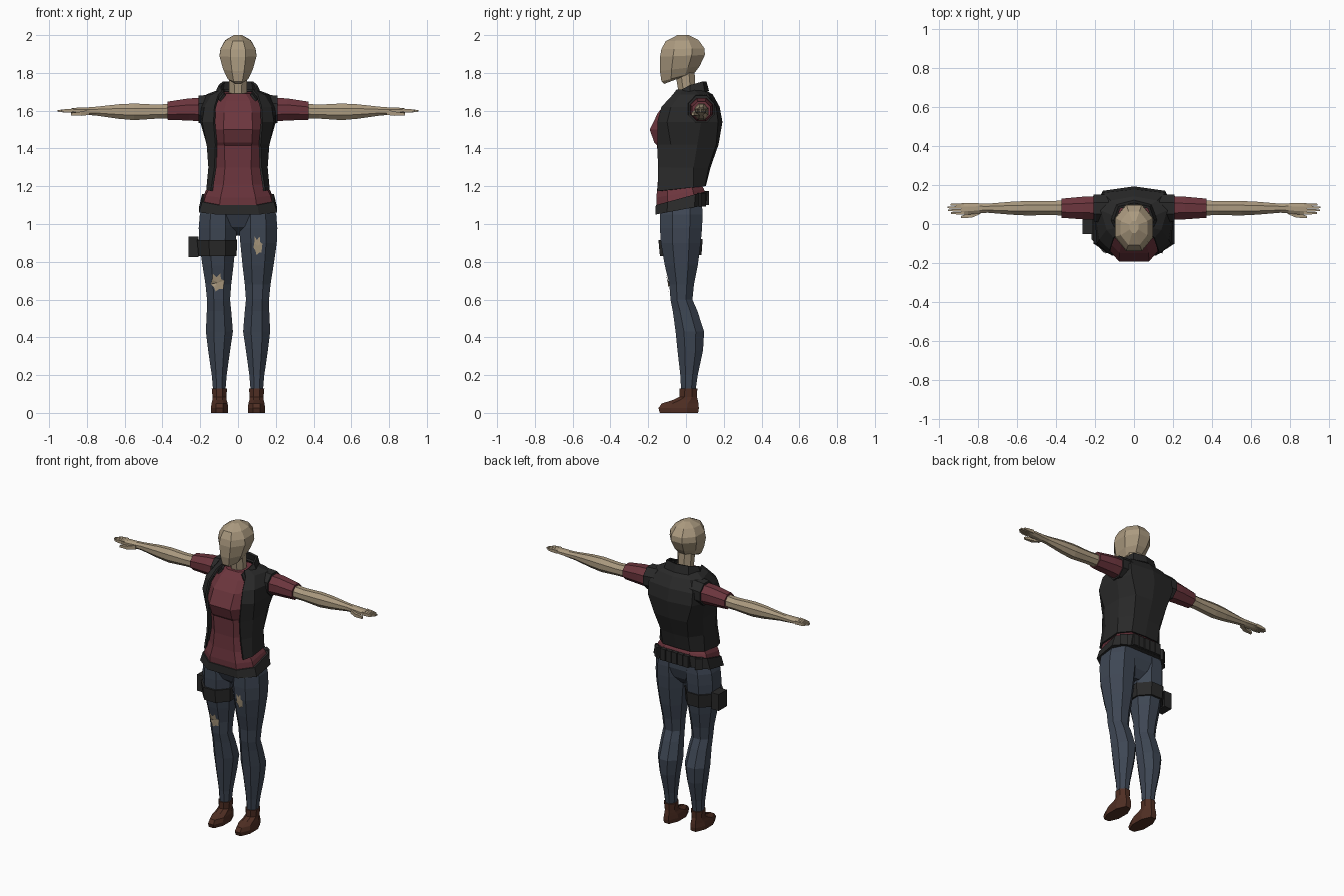
import bpy, bmesh, math
from mathutils import Vector, Matrix
from mathutils.bvhtree import BVHTree


def material(name, rgb):
    m = bpy.data.materials.new(name)
    m.diffuse_color = (*rgb, 1)
    return m


SKIN = material("skin", (0.41, 0.325, 0.215))
RED = material("maroon_cloth", (0.15, 0.036, 0.047))
BLACK = material("black_leather", (0.022, 0.022, 0.022))
DENIM = material("denim", (0.048, 0.062, 0.088))
BROWN = material("brown_leather", (0.08, 0.028, 0.017))


def add(name, verts, faces, mat, fix=True):
    me = bpy.data.meshes.new(name)
    me.from_pydata(verts, [], faces)
    me.materials.append(mat)
    if fix:
        bm = bmesh.new()
        bm.from_mesh(me)
        bmesh.ops.recalc_face_normals(bm, faces=bm.faces)
        bm.to_mesh(me)
        bm.free()
    ob = bpy.data.objects.new(name, me)
    bpy.context.collection.objects.link(ob)
    return ob


def loft(name, rings, mat, n=8, p=1.0, side=1, along_x=False):
    """Rings are (level at front, level at back, a0, a1, y0, y1)."""
    verts, faces = [], []
    top = math.cos(math.pi / n)
    for zf, zb, a0, a1, y0, y1 in rings:
        for i in range(n):
            t = 2 * math.pi * (i + 0.5) / n
            c, s = [math.copysign(abs(f(t) / top) ** p, f(t)) for f in (math.cos, math.sin)]
            a = (a0 + a1) / 2 + (a1 - a0) / 2 * c
            y = (y0 + y1) / 2 + (y1 - y0) / 2 * s
            z = zf + (zb - zf) * (s + 1) / 2
            verts.append((side * z, y, a) if along_x else (side * a, y, z))
    for r in range(len(rings) - 1):
        for i in range(n):
            j = (i + 1) % n
            faces.append((r * n + i, r * n + j, r * n + n + j, r * n + n + i))
    faces += [tuple(range(n)), tuple(range(len(verts) - n, len(verts)))]
    return add(name, verts, faces, mat)


def flat(rings):
    return [(r[0], *r) for r in rings]


def half_shell(name, rows, mat, thick):
    """Open sheet from front edge to back centre, mirrored and thickened."""
    k = len(rows[0])
    faces = [(r * k + i, r * k + i + 1, r * k + k + i + 1, r * k + k + i)
             for r in range(len(rows) - 1) for i in range(k - 1)]
    ob = add(name, [v for r in rows for v in r], faces, mat, False)
    ob.modifiers.new("mirror", 'MIRROR').use_clip = True
    sol = ob.modifiers.new("thickness", 'SOLIDIFY')
    sol.thickness, sol.offset = thick, -1
    return ob


def box(name, loc, size, mat, angle=0):
    bm = bmesh.new()
    bmesh.ops.create_cube(bm, size=1, matrix=Matrix.Translation(loc)
                          @ Matrix.Rotation(angle, 4, 'Z') @ Matrix.Diagonal((*size, 1)))
    me = bpy.data.meshes.new(name)
    bm.to_mesh(me)
    bm.free()
    me.materials.append(mat)
    bpy.context.collection.objects.link(bpy.data.objects.new(name, me))


# Head and neck
loft("head", [
    (1.742, 1.785, -.036, .036, -.115, .0), (1.755, 1.80, -.055, .055, -.13, .045),
    (1.81, 1.835, -.078, .078, -.138, .072), (1.885, 1.895, -.098, .098, -.138, .10),
    (1.925, 1.93, -.093, .093, -.13, .098), (1.968, 1.975, -.068, .068, -.108, .065),
    (2.0, 2.0, -.022, .022, -.045, .015)], SKIN)
loft("neck", flat([(1.64, -.055, .055, -.03, .07), (1.70, -.047, .047, -.04, .05),
                   (1.82, -.05, .05, -.06, .045)]), SKIN)

# Shirt with bust shelf and flared hem
loft("shirt", [
    (1.085, 1.16, -.184, .184, -.155, .105), (1.14, 1.185, -.172, .172, -.157, .095),
    (1.21, 1.21, -.143, .143, -.150, .08), (1.30, 1.30, -.128, .128, -.147, .09),
    (1.415, 1.41, -.134, .134, -.153, .12), (1.432, 1.43, -.136, .136, -.168, .125),
    (1.50, 1.50, -.142, .142, -.192, .14), (1.59, 1.59, -.138, .138, -.148, .14),
    (1.655, 1.66, -.115, .115, -.09, .11), (1.69, 1.70, -.075, .075, -.055, .08)],
    RED, p=.7)

# Open vest and its collar
vest = [
    (1.175, [(.145, -.15), (.168, -.09), (.165, .04), (.10, .10), (0, .105)]),
    (1.30, [(.125, -.148), (.157, -.08), (.157, .04), (.10, .12), (0, .13)]),
    (1.42, [(.12, -.152), (.166, -.08), (.166, .06), (.12, .16), (0, .172)]),
    (1.54, [(.13, -.152), (.19, -.10), (.20, .08), (.16, .17), (0, .193)]),
    (1.62, [(.125, -.13), (.178, -.08), (.205, .08), (.16, .16), (0, .178)]),
    (1.685, [(.105, -.07), (.14, -.03), (.17, .07), (.12, .12), (0, .142)]),
    (1.712, [(.08, -.05), (.09, -.02), (.10, .04), (.07, .09), (0, .10)])]
half_shell("vest", [[(x, y, z + (.025 * (y + .15) / .25 if i == 0 else 0)) for x, y in pts]
                    for i, (z, pts) in enumerate(vest)], BLACK, .012)
half_shell("collar", [
    [(.10, -.075, 1.655), (.125, .02, 1.685), (.09, .10, 1.70), (0, .122, 1.705)],
    [(.075, -.065, 1.69), (.103, .02, 1.735), (.08, .09, 1.755), (0, .108, 1.755)]],
    BLACK, .014)

# Belt with a row of pouches behind
loft("belt", [(1.05, 1.10, -.207, .207, -.162, .105), (1.10, 1.175, -.19, .19, -.160, .113)],
     BLACK, p=.7)
for i in range(-2, 3):
    box("belt_pouch", (i * .042, .11, 1.138), (.037, .026, .075), BLACK)
for s in (-1, 1):
    box("belt_side_pouch", (s * .150, .083, 1.128), (.045, .024, .072), BLACK, -s * .62)

# Hips between the legs
loft("hips", flat([(.94, -.03, .03, -.05, .03), (.985, -.10, .10, -.105, .065),
                   (1.05, -.19, .19, -.135, .085), (1.12, -.175, .175, -.135, .085)]), DENIM)

leg_rings = flat([
    (.10, .068, .13, -.025, .048), (.20, .06, .139, -.03, .062), (.33, .042, .158, -.045, .09),
    (.43, .027, .170, -.055, .096), (.54, .036, .165, -.07, .06), (.60, .042, .164, -.082, .034),
    (.68, .036, .172, -.088, .042), (.78, .024, .188, -.112, .062), (.90, .012, .205, -.133, .078),
    (.98, .006, .208, -.138, .085), (1.05, .01, .202, -.138, .088), (1.10, .02, .185, -.135, .085)])
boot_rings = flat([
    (0, .054, .142, -.138, .064), (.025, .052, .144, -.146, .068), (.05, .055, .140, -.128, .066),
    (.068, .06, .136, -.07, .062), (.085, .062, .135, -.034, .058), (.128, .058, .139, -.034, .06)])

for s, tag in ((-1, "right_"), (1, "left_")):
    leg = loft(tag + "leg", leg_rings, DENIM, side=s)
    loft(tag + "boot", boot_rings, BROWN, side=s)

    # Sleeve, vest shoulder edge and bare arm
    loft(tag + "shoulder_edge", flat([(.13, 1.54, 1.685, .01, .15), (.208, 1.535, 1.68, .012, .15)]),
         BLACK, side=s, along_x=True)
    loft(tag + "sleeve", flat([(.14, 1.54, 1.67, .02, .145), (.26, 1.548, 1.665, .024, .14),
                               (.372, 1.552, 1.648, .032, .13)]), RED, side=s, along_x=True)
    loft(tag + "arm", flat([
        (.30, 1.56, 1.64, .042, .122), (.43, 1.558, 1.632, .046, .118),
        (.55, 1.55, 1.638, .044, .118), (.63, 1.557, 1.634, .048, .114),
        (.75, 1.574, 1.621, .058, .104), (.79, 1.577, 1.618, .055, .106),
        (.85, 1.582, 1.616, .048, .108), (.885, 1.589, 1.612, .048, .106)]),
        SKIN, side=s, along_x=True)

    # Fingers and thumb
    for i, tip in enumerate((.938, .953, .955, .94)):
        y = .056 + i * .0145
        loft(tag + "finger", flat([(.87, 1.589, 1.611, y - .007, y + .007),
                                   (.915, 1.590, 1.608, y - .006, y + .006),
                                   (tip, 1.595, 1.603, y - .004, y + .004)]),
             SKIN, n=4, side=s, along_x=True)
    loft(tag + "thumb", flat([(.785, 1.578, 1.606, .052, .08), (.83, 1.573, 1.595, .033, .058),
                              (.885, 1.575, 1.588, .03, .042)]), SKIN, n=4, side=s, along_x=True)

    # Torn patch laid on the front of the leg
    cx, cz, w, h = (.105, .885, .024, .05) if s > 0 else (-.108, .69, .036, .047)
    ragged = [(-.8, .3), (-.7, 1), (-.2, .6), (.4, 1), (.5, .4), (1, .2), (.8, -.7),
              (.2, -.75), (-.3, -1), (-.55, -.5), (-1, -.2)]
    tree = BVHTree.FromPolygons([v.co for v in leg.data.vertices],
                                [list(f.vertices) for f in leg.data.polygons])
    pts = []
    for u, v in [(0, 0)] + ragged:
        hit = tree.ray_cast(Vector((cx + u * w, -1, cz + v * h)), Vector((0, 1, 0)))[0]
        pts.append(hit + Vector((0, -.006, 0)))
    k = len(ragged)
    add(tag + "torn_patch", pts, [(0, 1 + (i + 1) % k, 1 + i) for i in range(k)], SKIN, False)
    # ragged outline runs clockwise from the front, so the fan is wound to face -y

# Thigh strap and holster box
loft("thigh_strap", [(.83, .835, .008, .209, -.138, .082), (.915, .92, .004, .217, -.146, .088)],
     BLACK, side=-1)
box("holster", (-.236, -.008, .88), (.054, .085, .108), BLACK)
